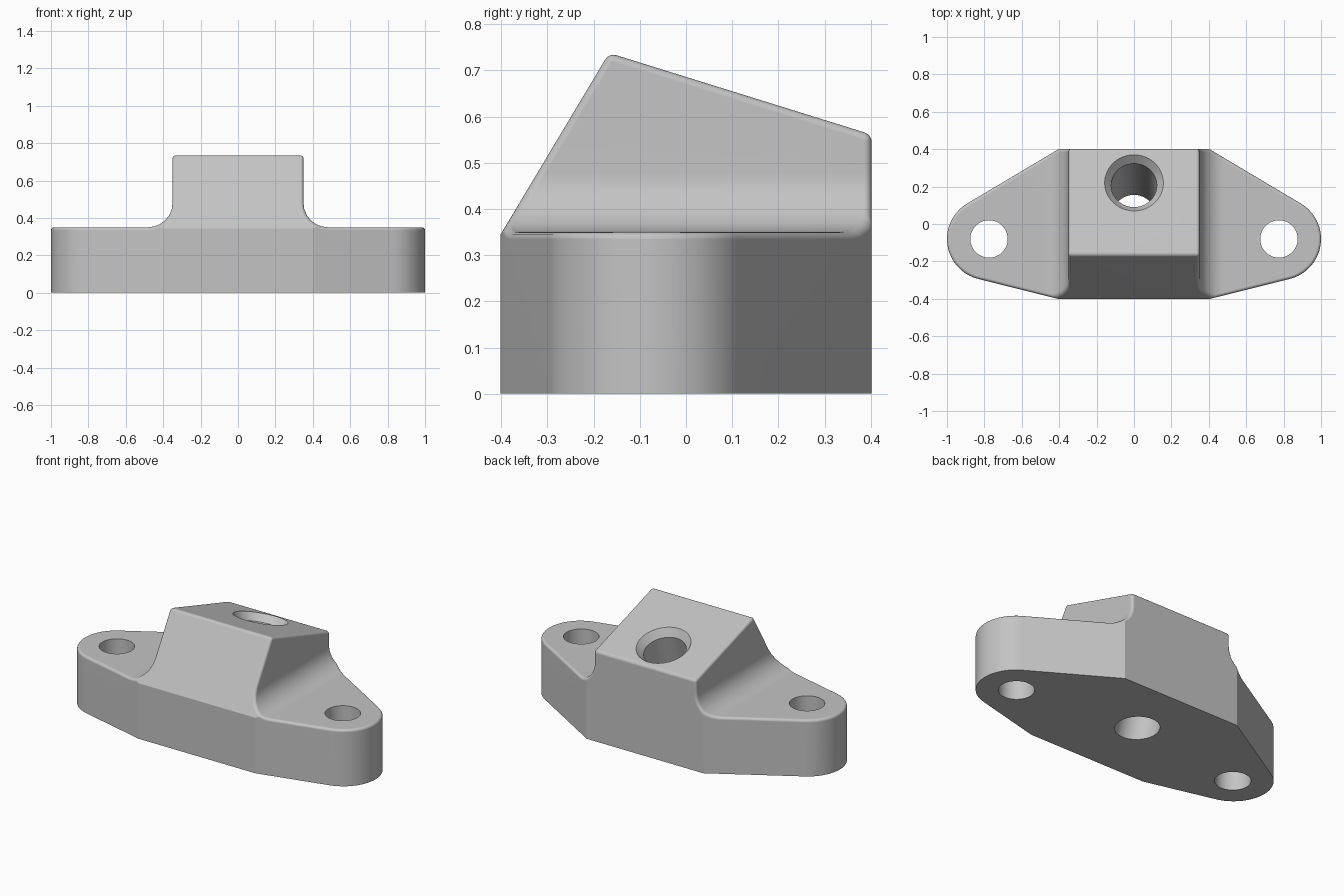
import bpy, bmesh
from math import sin, cos, radians
from mathutils import Vector, Matrix

cube = bpy.data.objects.get("Cube")
if cube:
    bpy.data.objects.remove(cube, do_unlink=True)

HALF_Y = 0.402      # half depth of the plate
BASE_H = 0.35       # height of the side ears
BLOCK_X = 0.35      # half width of the middle block
FILLET = 0.13       # concave radius between block and ears
ROUND = 0.016       # small edge rounding
EAR = (0.775, -0.08)


def add_object(name, bm):
    bmesh.ops.recalc_face_normals(bm, faces=bm.faces)
    mesh = bpy.data.meshes.new(name)
    bm.to_mesh(mesh)
    bm.free()
    ob = bpy.data.objects.new(name, mesh)
    bpy.context.collection.objects.link(ob)
    return ob


def prism(name, points, place, low, high):
    """Extrude a 2D outline; place(u, v, w) puts it in space."""
    bm = bmesh.new()
    ends = [[bm.verts.new(place(u, v, w)) for u, v in points] for w in (low, high)]
    for ring in ends:
        bm.faces.new(ring)
    n = len(points)
    for i in range(n):
        j = (i + 1) % n
        bm.faces.new((ends[0][i], ends[0][j], ends[1][j], ends[1][i]))
    return add_object(name, bm)


def cone(name, r_low, r_high, depth, matrix):
    bm = bmesh.new()
    bmesh.ops.create_cone(bm, cap_ends=True, segments=64, radius1=r_low,
                          radius2=r_high, depth=depth, matrix=matrix)
    return add_object(name, bm)


def cut(ob, cutter):
    """Subtract a cutter, keep the result and remove the cutter."""
    cutter.hide_render = True
    mod = ob.modifiers.new("cut", 'BOOLEAN')
    mod.operation, mod.solver, mod.object = 'DIFFERENCE', 'EXACT', cutter
    graph = bpy.context.evaluated_depsgraph_get()
    graph.update()
    mesh = bpy.data.meshes.new_from_object(ob.evaluated_get(graph))
    ob.modifiers.clear()
    ob.data = mesh
    bpy.data.objects.remove(cutter, do_unlink=True)


# Plan outline: straight middle, tapered sides, round ears
right = [(0.40, -HALF_Y)]
for i in range(21):
    a = radians(-76.5 + 136 * i / 20)
    right.append((0.78 + 0.22 * cos(a), -0.08 + 0.22 * sin(a)))
right.append((0.40, HALF_Y))
outline = right + [(-x, y) for x, y in reversed(right)]
body = prism("bracket_body", outline, lambda u, v, w: (u, v, w), 0, 1)

# Sloped front and top of the block
front = lambda y: 0.345 + 1.675 * (y + HALF_Y)
top = lambda y: 0.686 - 0.311 * y
peak_y = -0.1666
roof = [(-1, front(-1)), (peak_y, top(peak_y)), (1, top(1)), (1, 2), (-1, 2)]
cut(body, prism("roof_cutter", roof, lambda u, v, w: (w, u, v), -2, 2))

# Low ears with a concave fillet up to the block
centre = (BLOCK_X + FILLET, BASE_H + FILLET)
for side in (-1, 1):
    shoulder = [(BLOCK_X, 2)]
    for i in range(7):
        a = radians(15 * i)
        shoulder.append((centre[0] - FILLET * cos(a), centre[1] - FILLET * sin(a)))
    shoulder += [(2, BASE_H), (2, 2)]
    cut(body, prism("shoulder_cutter", shoulder,
                    lambda u, v, w: (side * u, w, v), -1, 1))

# Round every sharp edge except those at the bottom
bm = bmesh.new()
bm.from_mesh(body.data)
bmesh.ops.remove_doubles(bm, verts=bm.verts, dist=1e-5)
bmesh.ops.dissolve_limit(bm, angle_limit=radians(0.5), verts=bm.verts, edges=bm.edges)
plain = bm.copy()
volume = bm.calc_volume()
rims = [e for e in bm.edges if len(e.link_faces) == 2
        and e.calc_face_angle(0) > radians(45)
        and max(v.co.z for v in e.verts) > 0.05]
bmesh.ops.bevel(bm, geom=rims, offset=ROUND, offset_type='OFFSET', segments=4,
                profile=0.5, affect='EDGES', clamp_overlap=False)
inside = all(abs(v.co.x) < 1.01 and abs(v.co.y) < 0.41 and -0.01 < v.co.z < 0.75
             for v in bm.verts)
good = inside and 0.95 < bm.calc_volume() / volume < 1.005
(bm if good else plain).to_mesh(body.data)
bm.free()
plain.free()

# Screw holes through the ears
for side in (-1, 1):
    cut(body, cone("ear_hole_cutter", 0.1, 0.1, 2,
                   Matrix.Translation((side * EAR[0], EAR[1], 0))))

# Tilted middle hole, square to the sloped top, with a countersink
normal = Vector((0, 0.311, 1)).normalized()
tilt = normal.to_track_quat('Z', 'Y').to_matrix().to_4x4()
mouth = Vector((0, 0.22, top(0.22)))
cut(body, cone("middle_hole_cutter", 0.122, 0.122, 3, Matrix.Translation(mouth) @ tilt))
slope, deep = 0.78, 0.045
cut(body, cone("countersink_cutter", 0.157 - slope * deep, 0.157 + slope * deep,
               2 * deep, Matrix.Translation(mouth) @ tilt))

# Smooth shading with sharp creases
bm = bmesh.new()
bm.from_mesh(body.data)
for f in bm.faces:
    f.smooth = True
    f.material_index = 0
for e in bm.edges:
    a, b = (v.co for v in e.verts)
    corner = (a - b).xy.length < 0.001 and abs(abs(a.x) - 0.40) < 0.005
    e.smooth = not corner and e.calc_face_angle(0) < radians(25)
bm.to_mesh(body.data)
bm.free()
body.modifiers.new("even_normals", 'WEIGHTED_NORMAL').keep_sharp = True

# Plain grey
grey = bpy.data.materials.new("plain_grey")
grey.use_nodes = True
colour = (0.55, 0.55, 0.55, 1)
grey.diffuse_color = colour
grey.node_tree.nodes["Principled BSDF"].inputs["Base Color"].default_value = colour
body.data.materials.clear()
body.data.materials.append(grey)
